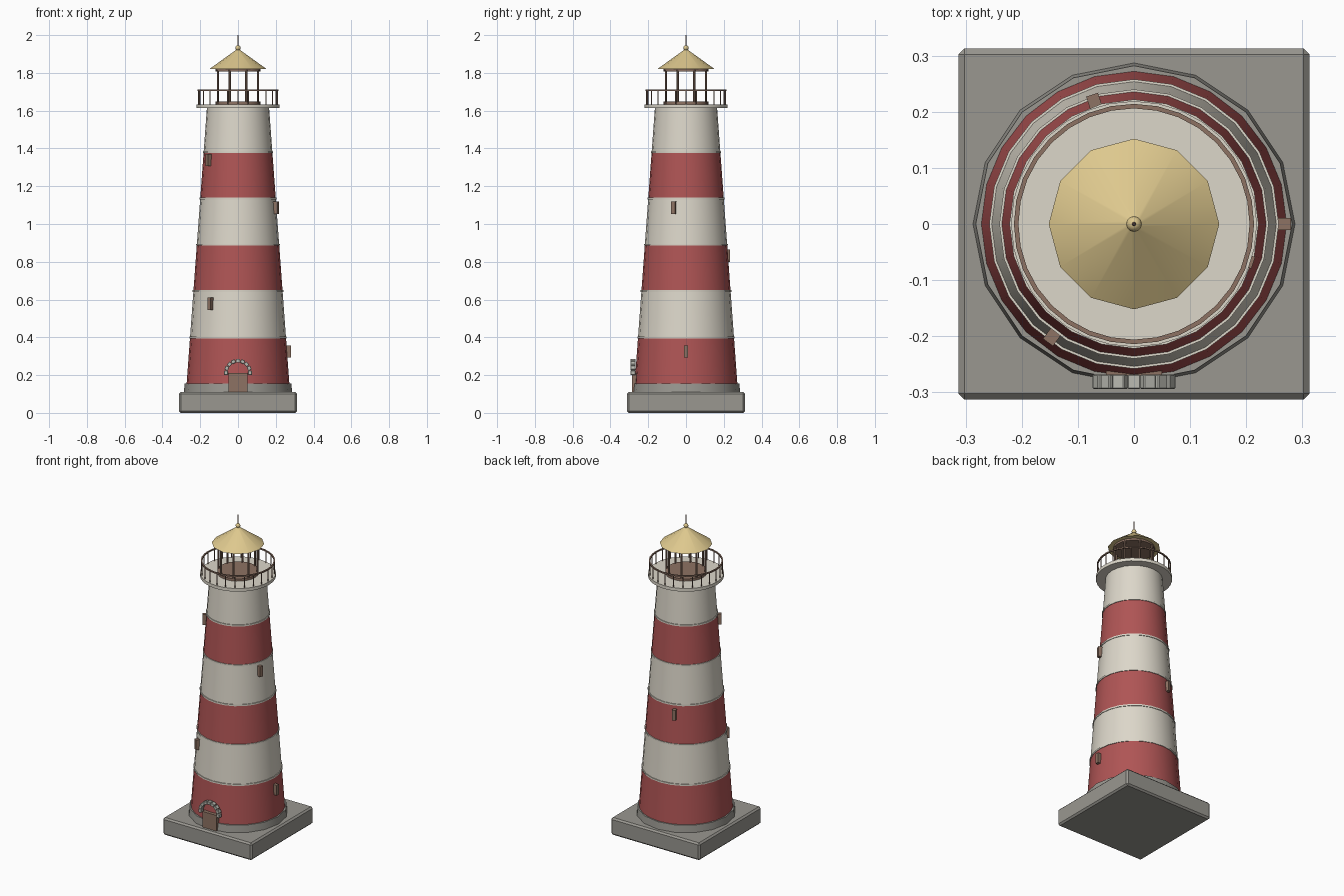
import bpy, bmesh
from math import radians, sin, cos, pi
from mathutils import Matrix, Vector

cube = bpy.data.objects.get("Cube")
if cube:
    bpy.data.objects.remove(cube, do_unlink=True)


def material(name, rgb):
    m = bpy.data.materials.new(name)
    m.use_nodes = True
    m.diffuse_color = (*rgb, 1)
    m.node_tree.nodes["Principled BSDF"].inputs["Base Color"].default_value = (*rgb, 1)
    return m


CREAM = material("cream paint", (0.72, 0.68, 0.59))
RED = material("red paint", (0.43, 0.09, 0.09))
GREY = material("grey stone", (0.32, 0.31, 0.28))
PALE = material("pale stone", (0.5, 0.5, 0.45))
BROWN = material("brown wood", (0.27, 0.17, 0.125))
GOLD = material("gold roof", (0.73, 0.58, 0.27))


def finish(name, bm, mat, smooth=True):
    mesh = bpy.data.meshes.new(name)
    bmesh.ops.recalc_face_normals(bm, faces=bm.faces)
    bm.to_mesh(mesh)
    bm.free()
    mesh.materials.append(mat)
    ob = bpy.data.objects.new(name, mesh)
    bpy.context.collection.objects.link(ob)
    if smooth:
        bpy.ops.object.select_all(action="DESELECT")
        ob.select_set(True)
        bpy.context.view_layer.objects.active = ob
        bpy.ops.object.shade_smooth_by_angle(angle=radians(30))
    return ob


def add_frustum(bm, r1, r2, z1, z2, sides, x=0, y=0):
    bmesh.ops.create_cone(bm, cap_ends=True, segments=sides, radius1=r1, radius2=r2,
                          depth=z2 - z1, matrix=Matrix.Translation((x, y, (z1 + z2) / 2)))


def frustum(name, mat, *args):
    bm = bmesh.new()
    add_frustum(bm, *args)
    return finish(name, bm, mat)


def add_box(bm, center, size, rot=Matrix()):
    bmesh.ops.create_cube(bm, size=1, matrix=Matrix.Translation(center) @ rot
                          @ Matrix.Diagonal((*size, 1)))


def box(name, mat, center, size, rot=Matrix(), bevel=0):
    bm = bmesh.new()
    add_box(bm, center, size, rot)
    if bevel:
        bmesh.ops.bevel(bm, geom=bm.edges[:], offset=bevel, segments=1, affect="EDGES")
    return finish(name, bm, mat, False)


def ring(name, mat, radius, z, half_w, half_h, sides):
    """Square-section hoop around the vertical axis."""
    bm = bmesh.new()
    corners = ((-1, -1), (1, -1), (1, 1), (-1, 1))
    loops = []
    for i in range(sides):
        a = 2 * pi * i / sides
        loops.append([bm.verts.new(((radius + u * half_w) * cos(a),
                                    (radius + u * half_w) * sin(a), z + v * half_h))
                      for u, v in corners])
    for i in range(sides):
        p, q = loops[i], loops[(i + 1) % sides]
        for k in range(4):
            n = (k + 1) % 4
            bm.faces.new((p[k], q[k], q[n], p[n]))
    return finish(name, bm, mat)


def post_circle(name, mat, count, radius, thick, z1, z2, offset=0):
    bm = bmesh.new()
    for i in range(count):
        a = 2 * pi * i / count + offset
        add_frustum(bm, thick, thick, z1, z2, 8, radius * cos(a), radius * sin(a))
    return finish(name, bm, mat)


# Footing
box("base_slab", GREY, (0, 0, 0.055), (0.625, 0.625, 0.11), bevel=0.01)
frustum("plinth", GREY, 0.287, 0.282, 0.11, 0.155, 16)

# Tapered tower in alternating bands with thin trim rings
FOOT, STEP, BANDS = 0.155, 0.245, 6


def tower_radius(z):
    return 0.272 - 0.0735 * (z - FOOT)


for i in range(BANDS):
    z = FOOT + i * STEP
    top = z + STEP
    frustum(f"tower_band_{i + 1}", CREAM if i % 2 else RED,
            tower_radius(z), tower_radius(top), z, top, 24)
    if i < BANDS - 1:
        ring(f"trim_ring_{i + 1}", CREAM, tower_radius(top), top, 0.004, 0.005, 24)

# Small windows spiralling up the tower
for i in range(5):
    z = 0.325 + i * 0.2535
    a = radians(234 * i)
    r = tower_radius(z) + 0.008
    box(f"window_{i + 1}", BROWN, (r * cos(a), r * sin(a), z), (0.024, 0.022, 0.065),
        Matrix.Rotation(a, 4, "Z"))

# Doorway with an arch of separate stones
box("door", BROWN, (0, -0.272, 0.16), (0.1, 0.03, 0.1))
arch = bmesh.new()
for i in range(9):
    a = pi * i / 8
    add_box(arch, Vector((0.064 * cos(a), -0.281, 0.212 + 0.064 * sin(a))),
            (0.02, 0.026, 0.023), Matrix.Rotation(-a, 4, "Y"))
bmesh.ops.bevel(arch, geom=arch.edges[:], offset=0.002, segments=1, affect="EDGES")
finish("door_arch", arch, PALE, False)

# Gallery and railing
frustum("gallery_floor", CREAM, 0.219, 0.219, 1.613, 1.633, 32)
post_circle("gallery_balusters", BROWN, 24, 0.21, 0.003, 1.63, 1.708)
ring("gallery_handrail", BROWN, 0.21, 1.708, 0.004, 0.004, 32)

# Open lantern
frustum("lantern_floor", BROWN, 0.12, 0.12, 1.633, 1.648, 24)
post_circle("lantern_posts", BROWN, 8, 0.115, 0.006, 1.645, 1.815, pi / 8)
frustum("lantern_ceiling", BROWN, 0.12, 0.12, 1.808, 1.82, 24)

# Roof and finial
frustum("roof", GOLD, 0.152, 0.01, 1.82, 1.922, 12)
bm = bmesh.new()
bmesh.ops.create_uvsphere(bm, u_segments=12, v_segments=8, radius=0.014,
                          matrix=Matrix.Translation((0, 0, 1.932)))
finish("finial_ball", bm, GOLD)
frustum("finial_spike", BROWN, 0.004, 0.002, 1.94, 2.0, 8)
